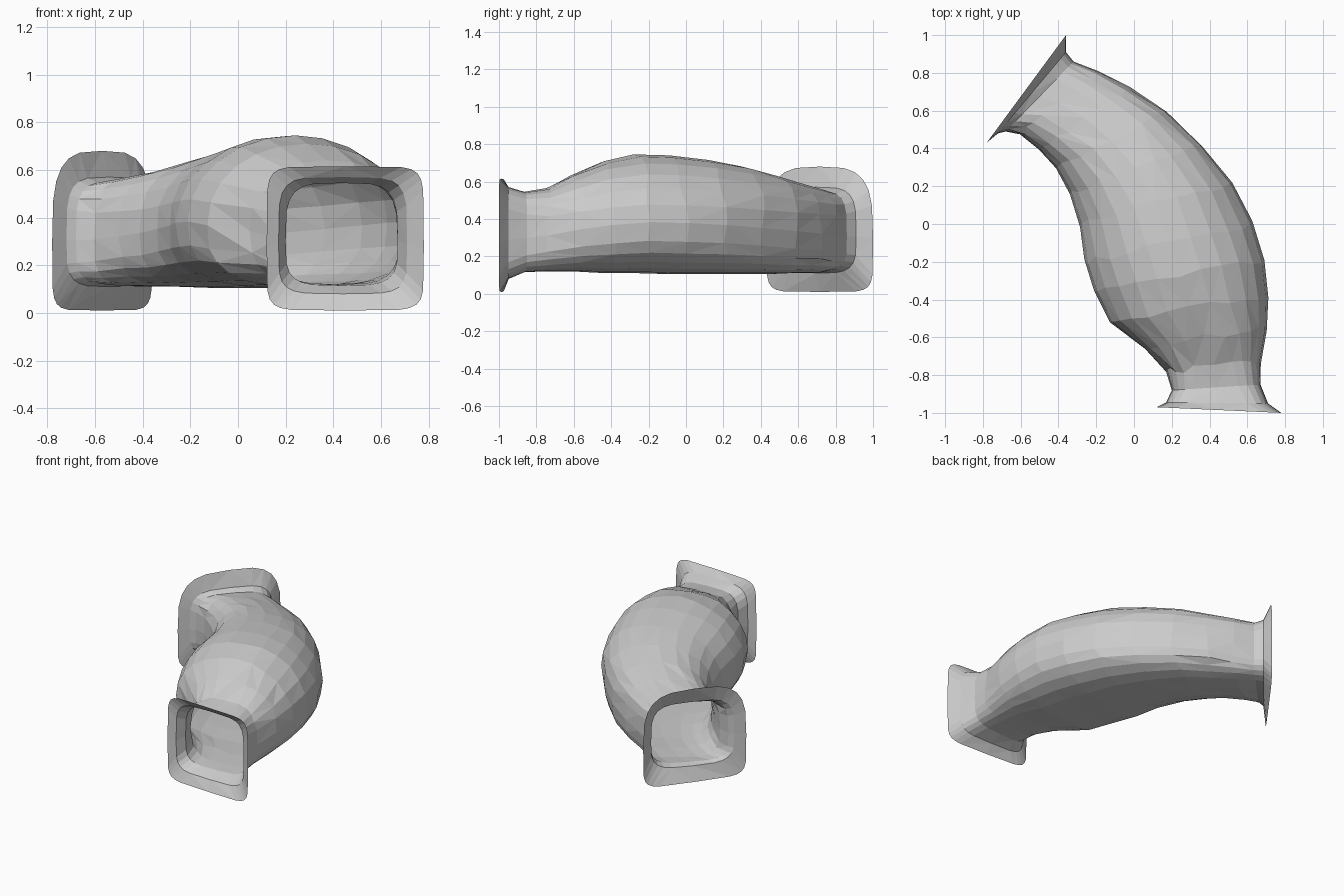
import bpy
import math
import random
from mathutils import Vector

random.seed(4)
SIDES = 24

cube = bpy.data.objects.get("Cube")
if cube:
    bpy.data.objects.remove(cube, do_unlink=True)

# One plain grey for the whole pipe
grey = bpy.data.materials.new("plain grey")
grey.use_nodes = True
colour = (0.6, 0.6, 0.6, 1.0)
grey.diffuse_color = colour
grey.node_tree.nodes["Principled BSDF"].inputs["Base Color"].default_value = colour

# Each section: inner side x, y; outer side x, y; bottom z; top z;
# squareness of the upper half; squareness of the lower half
SECTIONS = [
    (0.12, -0.97, 0.78, -1.0, 0.01, 0.615, 8, 7),
    (0.17, -0.945, 0.71, -0.95, 0.08, 0.57, 5, 5),
    (0.2, -0.88, 0.67, -0.85, 0.115, 0.545, 4, 4),
    (0.17, -0.78, 0.67, -0.73, 0.12, 0.565, 3, 3.5),
    (0.05, -0.65, 0.7, -0.55, 0.12, 0.64, 2.4, 3),
    (-0.13, -0.51, 0.71, -0.38, 0.11, 0.71, 2.1, 2.8),
    (-0.21, -0.36, 0.69, -0.19, 0.11, 0.745, 2, 2.7),
    (-0.26, -0.2, 0.63, 0.0, 0.105, 0.74, 2, 2.7),
    (-0.29, 0.0, 0.52, 0.22, 0.105, 0.715, 2.1, 2.7),
    (-0.34, 0.16, 0.36, 0.42, 0.105, 0.68, 2.2, 2.8),
    (-0.41, 0.29, 0.17, 0.6, 0.105, 0.64, 2.4, 3),
    (-0.5, 0.39, -0.02, 0.72, 0.11, 0.6, 2.8, 3),
    (-0.6, 0.47, -0.18, 0.8, 0.11, 0.57, 3.2, 3.5),
    (-0.68, 0.49, -0.32, 0.86, 0.12, 0.55, 4, 4),
    (-0.72, 0.48, -0.36, 0.91, 0.11, 0.57, 4, 4),
    (-0.78, 0.43, -0.36, 1.0, 0.01, 0.68, 3.4, 7),
]


def power(value, squareness):
    return math.copysign(abs(value) ** (2 / squareness), value)


def ring(section, wobble):
    """Rounded-square loop standing upright between two side points."""
    ix, iy, ox, oy, low, high, upper, lower = section
    inner, outer = Vector((ix, iy, 0)), Vector((ox, oy, 0))
    centre, half = (inner + outer) / 2, (outer - inner) / 2
    along = Vector((-half.y, half.x, 0)).normalized()
    middle = low + (high - low) * 0.43
    points = []
    for k in range(SIDES):
        angle = math.tau * k / SIDES
        s, c = math.sin(angle), math.cos(angle)
        n, height = (upper, high - middle) if s > 0 else (lower, middle - low)
        point = centre + half * power(c, n)
        point.z = middle + height * power(s, n)
        points.append(point + along * random.uniform(-wobble, wobble))
    return points


def skin(name, rings):
    """Join loops with triangles, open at both ends."""
    verts = [p for loop in rings for p in loop]
    faces = []
    for r in range(len(rings) - 1):
        for k in range(SIDES):
            nxt = (k + 1) % SIDES
            a, b = r * SIDES + k, r * SIDES + nxt
            d, c = a + SIDES, b + SIDES
            if random.random() < 0.5:
                faces += [(c, b, a), (d, c, a)]
            else:
                faces += [(d, b, a), (d, c, b)]
    mesh = bpy.data.meshes.new(name)
    mesh.from_pydata(verts, [], faces)
    mesh.materials.append(grey)
    obj = bpy.data.objects.new(name, mesh)
    bpy.context.collection.objects.link(obj)


last = len(SECTIONS) - 1
loops = [ring(s, 0.018 if 2 < i < last - 2 else 0.0)
         for i, s in enumerate(SECTIONS)]

# Swollen, bent hollow body and the flared rims at both openings
skin("pipe_body", loops[2:last - 1])
skin("front_flared_rim", loops[:3])
skin("back_flared_rim", loops[last - 2:])
